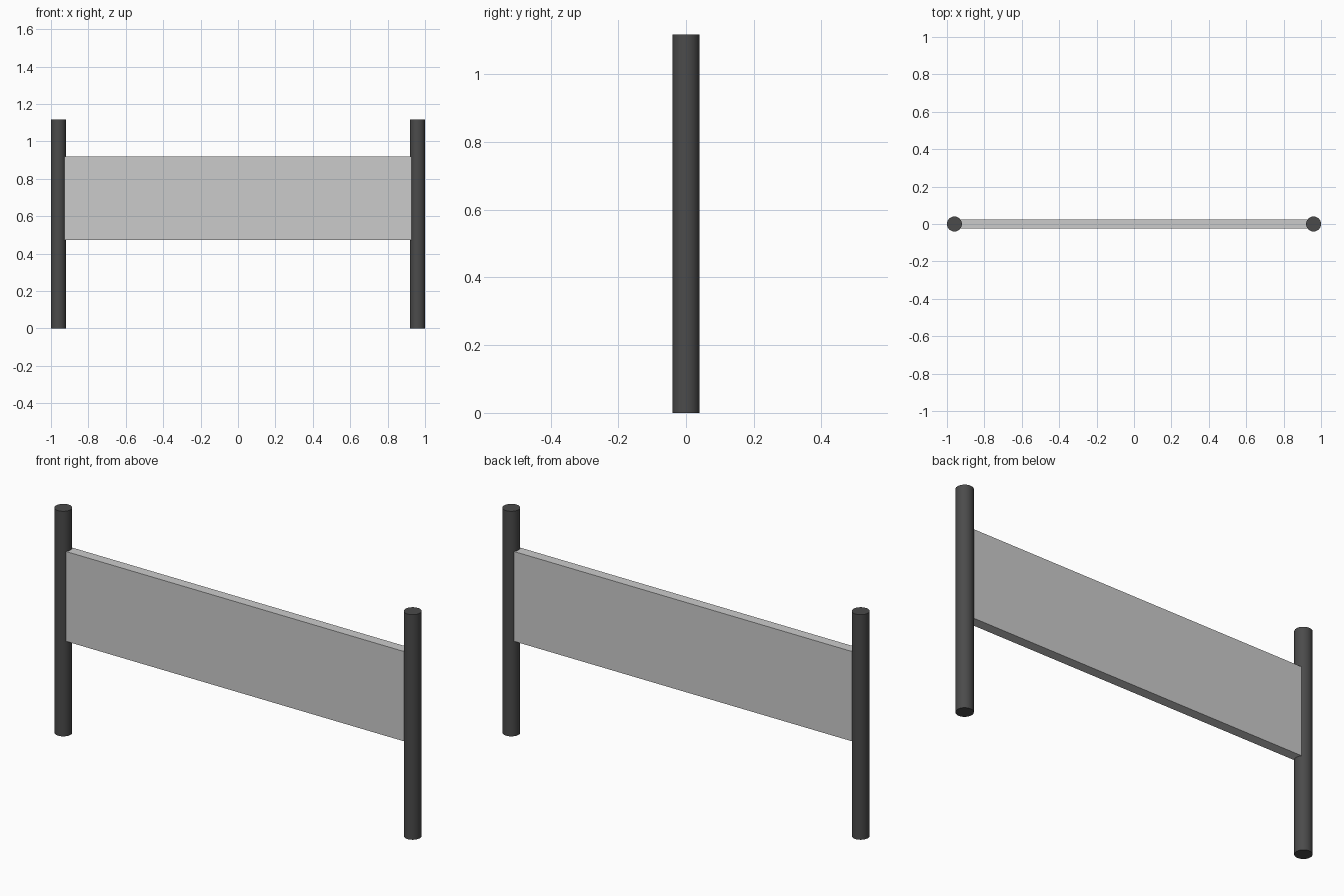
import bpy

if "Cube" in bpy.data.objects:
    bpy.data.objects.remove(bpy.data.objects["Cube"])

POST_R, POST_X, POST_H = 0.04, 0.96, 1.118
PANEL_BOTTOM, PANEL_TOP, PANEL_T = 0.472, 0.918, 0.05

dark = bpy.data.materials.new("dark_metal")
dark.diffuse_color = (0.07, 0.07, 0.07, 1)
dark.use_nodes = True
dark.node_tree.nodes["Principled BSDF"].inputs["Base Color"].default_value = dark.diffuse_color

# Round posts at both ends
for name, side in (("left_post", -1), ("right_post", 1)):
    bpy.ops.mesh.primitive_cylinder_add(
        vertices=48, radius=POST_R, depth=POST_H,
        location=(side * POST_X, 0, POST_H / 2))
    post = bpy.context.object
    post.name = name
    post.data.materials.append(dark)
    bpy.ops.object.shade_smooth_by_angle()

# Flat panel running into the posts
bpy.ops.mesh.primitive_cube_add(
    size=1, location=(0, 0, (PANEL_BOTTOM + PANEL_TOP) / 2))
panel = bpy.context.object
panel.name = "panel"
panel.scale = (2 * POST_X, PANEL_T, PANEL_TOP - PANEL_BOTTOM)
bpy.ops.object.transform_apply(location=False, rotation=False, scale=True)
